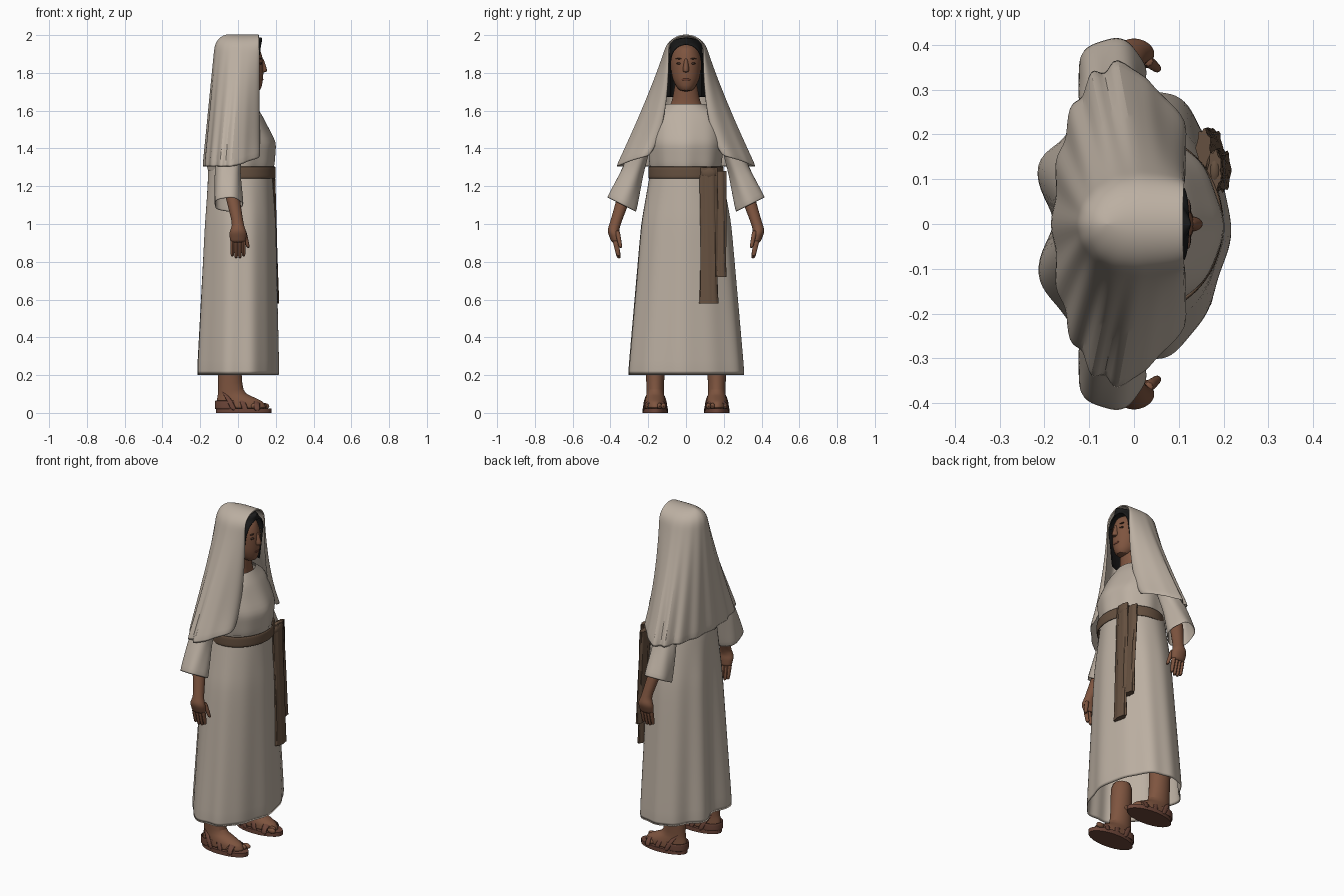
import bpy, bmesh, math
from math import sin, cos, pi, sqrt

default_cube = bpy.data.objects.get("Cube")
if default_cube:
    bpy.data.objects.remove(default_cube, do_unlink=True)


def make_material(name, red, green, blue):
    material = bpy.data.materials.new(name)
    material.use_nodes = True
    colour = (red, green, blue, 1)
    material.diffuse_color = colour
    shader = material.node_tree.nodes["Principled BSDF"]
    shader.inputs["Base Color"].default_value = colour
    shader.inputs["Roughness"].default_value = .9
    return material


linen = make_material("undyed linen", .5, .43, .36)
brown = make_material("brown sash", .13, .08, .05)
skin = make_material("brown skin", .21, .09, .05)
lips = make_material("dark lips", .15, .05, .03)
black = make_material("black hair", .01, .01, .01)
dark = make_material("dark eyes", .06, .03, .02)
leather = make_material("sandal leather", .15, .06, .04)


def mix(start, end, amount):
    return start + (end - start) * amount


def rounded(amount, span):
    """Rise like a quarter circle from zero to one, then stay level."""
    left = 1 - min(max(amount, 0) / span, 1)
    return sqrt(1 - left * left)


def finish(obj, material):
    obj.data.materials.append(material)
    bpy.ops.object.select_all(action='DESELECT')
    bpy.context.view_layer.objects.active = obj
    obj.select_set(True)
    bpy.ops.object.shade_smooth_by_angle(angle=math.radians(50))


def skin_rows(name, rows, material, closed=True, capped=False, thickness=0, smooth=True):
    """Join neighbouring rows of points into one surface."""
    bm = bmesh.new()
    loops = [[bm.verts.new(point) for point in row] for row in rows]
    count = len(loops[0])
    for lower, upper in zip(loops, loops[1:]):
        for i in range(count if closed else count - 1):
            following = (i + 1) % count
            bm.faces.new((lower[i], lower[following], upper[following], upper[i]))
    if capped:
        bm.faces.new(loops[0])
        bm.faces.new(loops[-1])
    bmesh.ops.remove_doubles(bm, verts=bm.verts, dist=.0001)
    bmesh.ops.recalc_face_normals(bm, faces=bm.faces)
    mesh = bpy.data.meshes.new(name)
    bm.to_mesh(mesh)
    bm.free()
    obj = bpy.data.objects.new(name, mesh)
    bpy.context.collection.objects.link(obj)
    if thickness:
        shell = obj.modifiers.new("cloth thickness", 'SOLIDIFY')
        shell.thickness = thickness
        shell.offset = 0
    if smooth:
        obj.modifiers.new("rounding", 'SUBSURF').levels = 1
        obj.modifiers["rounding"].render_levels = 1
    finish(obj, material)


def flat(angle, height):
    return 0


def loft(name, keys, material, y=0, side=1, sides=24, fold=flat, tilt=0, steps=3, **options):
    """Stack ellipses given as (z, centre x, radius x, radius y); y may follow a rule of z."""
    rings = []
    for low, high in zip(keys, keys[1:]):
        rings += [[mix(a, b, s / steps) for a, b in zip(low, high)] for s in range(steps)]
    rings.append(keys[-1])
    rows = []
    for k, (z, x, radius_x, radius_y) in enumerate(rings):
        row = []
        middle = y(z) if callable(y) else y
        for i in range(sides):
            angle = 2 * pi * i / sides
            swell = 1 + fold(angle, k / (len(rings) - 1))
            across = radius_y * swell * sin(angle)
            row.append((x + radius_x * swell * cos(angle), side * (middle + across), z + tilt * across))
        rows.append(row)
    skin_rows(name, rows, material, **options)


def drape(name, shape, material, ripple, hem):
    """Hang a cloth that is open in front; shape gives its outline at each fraction of the drop."""
    rows, levels, back_steps, front_steps = [], 16, 16, 8
    for k in range(levels + 1):
        drop = (k / levels) ** 2
        z, back, middle, width, front, gap = shape(drop)
        half = []
        for i in range(back_steps + 1):
            angle = pi / 2 * i / back_steps
            wave = 1 + ripple * drop * cos(i * pi / 2)
            half.append((mix(middle, back, cos(angle) * wave), width * sin(angle) * wave, z))
        for i in range(1, front_steps + 1):
            turn = i / front_steps
            x = mix(middle, front, sin(turn * pi / 2)) + ripple * drop * sin(turn * 3 * pi) / 5
            half.append((x, mix(width, gap, (turn + turn * turn) / 2), z + hem * turn * drop ** 4))
        mirrored = [(x, -y, height) for x, y, height in reversed(half[1:])]
        rows.append(mirrored + half)
    skin_rows(name, rows, material, closed=False, thickness=.008)


def ellipsoid(name, centre, size, material):
    bpy.ops.mesh.primitive_uv_sphere_add(segments=12, ring_count=8, location=centre, scale=size)
    obj = bpy.context.object
    obj.name = name
    finish(obj, material)


# Long skirt, with two big folds behind that deepen towards the hem
def skirt_fold(angle, height):
    pleats = cos(6 * angle) / 50 + cos(11 * angle + 1) / 60
    behind = max(0, -cos(angle)) ** 4 * cos(7 * angle) / 6
    return (1 - height) * (pleats + behind)


loft("skirt", [(.195, 0, .21, .31), (1, .01, .185, .238), (1.31, .01, .165, .18)], linen,
     sides=64, fold=skirt_fold, steps=5, thickness=.006)


# Bodice, blousing over the belt
def bodice_fold(angle, height):
    return (1 - height) * (cos(9 * angle) + cos(5 * angle + 1)) / 40


loft("bodice", [(1.28, .01, .17, .18), (1.32, .01, .18, .19), (1.43, .02, .18, .2),
                (1.57, 0, .13, .19), (1.635, .01, .08, .1)], linen, sides=48, fold=bodice_fold)


# Belt, knot and the two hanging tails of the sash
def creases(angle, height):
    return cos(7 * angle + 3 * height) / 8 + (1 - height) ** 8 / 10


loft("belt", [(1.24, .025, .17, .195), (1.305, .025, .17, .195)], brown, sides=40, thickness=.01)
loft("long_sash_tail", [(.58, .2, .015, .044), (1.3, .18, .015, .044)], brown,
     y=.12, fold=creases, capped=True, steps=6, smooth=False)
loft("short_sash_tail", [(.72, .18, .016, .038), (1.28, .155, .016, .042)], brown,
     y=.17, fold=creases, capped=True, steps=6, smooth=False)
ellipsoid("sash_knot", (.18, .12, 1.27), (.02, .045, .035), brown)


# Head veil falling over the shoulders
def veil_shape(drop):
    dome = rounded(drop, .1)
    back = -.05 - .065 * dome - .065 * drop
    width = .088 * dome + .27 * drop ** 1.15
    return 2 - .7 * drop, back, .02 - .06 * drop, width, .11, .09 * dome + .1 * drop ** 3


drape("veil", veil_shape, linen, ripple=.05, hem=.06)


# Hair framing the face
def hair_shape(drop):
    dome = rounded(drop, .1)
    return (mix(1.983, 1.67, drop), -.085 * dome, .02, .078 * dome + .027 * drop,
            .125 - .045 * drop, .08 * rounded(drop - .1, .3))


drape("hair", hair_shape, black, ripple=.02, hem=0)

# Head, neck and facial features
loft("head", [(1.7, .08, .04, .035), (1.77, .05, .085, .075), (1.87, .03, .105, .085),
              (1.93, .025, .09, .065), (1.96, .02, .04, .03)], skin, capped=True, steps=2)
loft("neck", [(1.58, 0, .08, .11), (1.65, .015, .06, .075), (1.76, .03, .05, .055)], skin, capped=True)
loft("nose", [(1.8, .13, .03, .02), (1.88, .12, .015, .01)], skin, sides=12, capped=True)
ellipsoid("mouth", (.125, 0, 1.765), (.01, .025, .008), lips)


def arm_line(z):
    """The arm slopes outward to the wrist and the hand curls back in."""
    bend = z - .97
    return .385 - (bend / 3 if bend > 0 else -bend / 5)


def sleeve_fold(angle, height):
    return cos(5 * angle + 4 * height) / 20


for side, label in ((1, "left_"), (-1, "right_")):
    ellipsoid(label + "eye", (.12, side * .035, 1.85), (.008, .015, .006), dark)
    ellipsoid(label + "eyebrow", (.12, side * .036, 1.875), (.007, .02, .003), dark)

    # Wide sleeve with a slanted cuff
    loft(label + "sleeve", [(1.1, -.05, .075, .075), (1.28, -.055, .065, .05), (1.46, -.03, .06, .04)], linen,
         y=arm_line, side=side, fold=sleeve_fold, tilt=.5, thickness=.006)

    # Forearm, palm, fingers and thumb
    loft(label + "arm", [(1.2, -.04, .04, .04), (1, 0, .03, .03), (.95, 0, .047, .032), (.9, 0, .04, .022)],
         skin, y=arm_line, side=side, capped=True)
    for i in range(4):
        x = .02 * i - .03
        tip = .825 - sin(pi * i / 3) / 80
        loft(f"{label}finger_{i}", [(.92, x, .013, .018), (tip, x, .01, .012)], skin,
             y=arm_line, side=side, sides=8, capped=True)
    loft(label + "thumb", [(.97, .03, .015, .015), (.87, .055, .01, .01)], skin,
         y=lambda z: arm_line(z) - .02, side=side, sides=8, capped=True)

    # Lower leg, foot and toes
    stance = .163
    loft(label + "leg", [(.02, .02, .135, .057), (.06, .01, .125, .055), (.11, -.04, .065, .045),
                         (.4, -.05, .06, .06)], skin, y=stance, side=side, capped=True)
    for i in range(5):
        across = side * (stance + .022 * (i - 2))
        ellipsoid(f"{label}toe_{i}", (.14 - .012 * i, across, .036), (.026, .013, .016), skin)

    # Sandal sole, heel guard and straps
    loft(label + "sole", [(0, .03, .147, .067), (.024, .03, .147, .067)], leather,
         y=stance, side=side, capped=True, smooth=False)
    for i in range(3):
        centre, rise, lean = .1 - .06 * i, .055 + .027 * i, -.03 * i
        strap = []
        for edge in (-.018, .018):
            arch = [pi * j / 12 for j in range(13)]
            strap.append([(centre + edge + lean * sin(a), side * (stance + .062 * cos(a)),
                           .01 + (rise - edge / 2) * sin(a) ** .8) for a in arch])
        skin_rows(f"{label}strap_{i}", strap, leather, closed=False, thickness=.008)
    loft(label + "heel_guard", [(.02, -.05, .07, .057), (.065, -.05, .07, .057)], leather,
         y=stance, side=side, thickness=.006)
